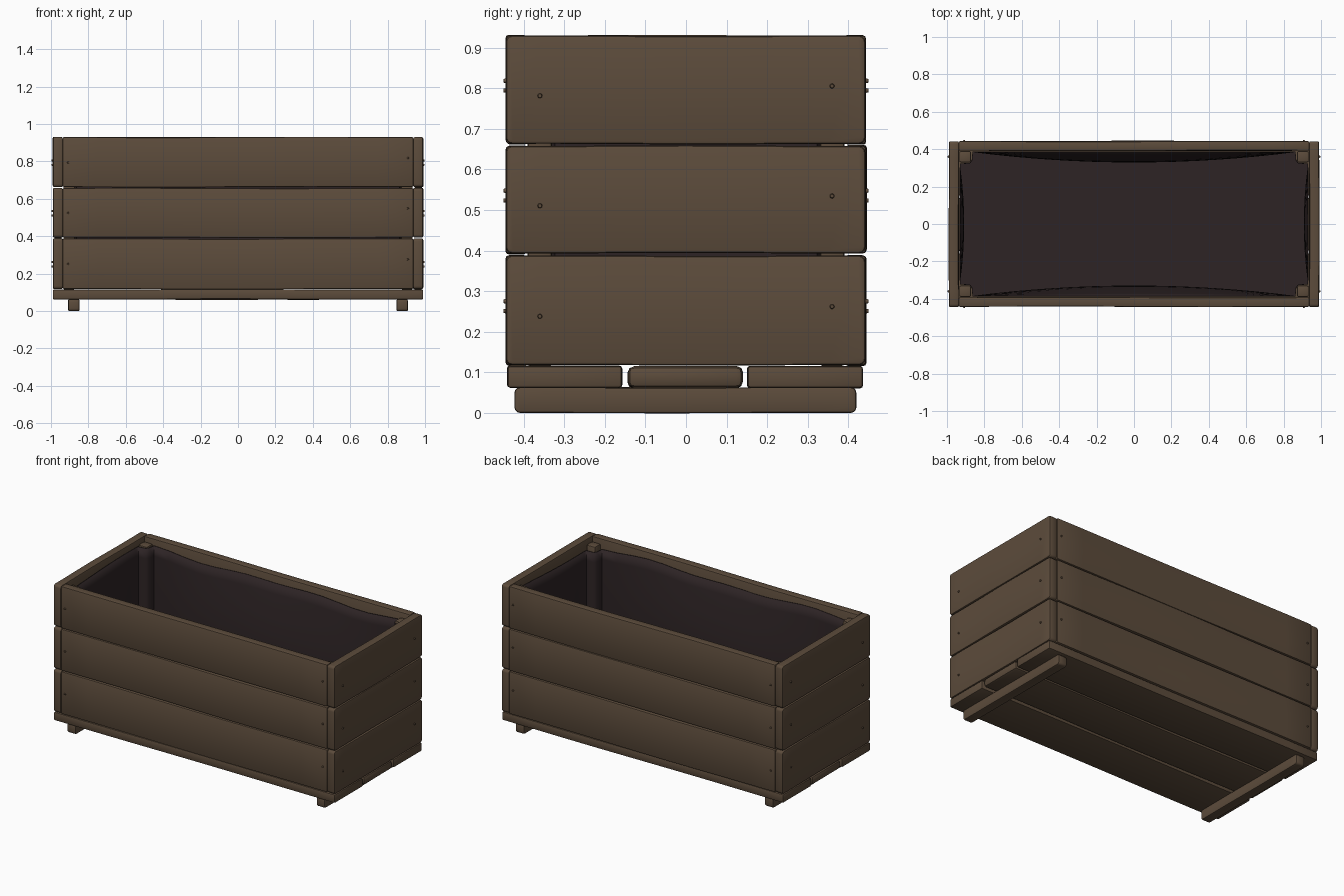
import bpy, bmesh, math, random
from mathutils import Vector, Matrix

if "Cube" in bpy.data.objects:
    bpy.data.objects.remove(bpy.data.objects["Cube"])

random.seed(4)

def material(name, rgb):
    m = bpy.data.materials.new(name)
    m.diffuse_color = (*rgb, 1)
    m.use_nodes = True
    m.node_tree.nodes["Principled BSDF"].inputs["Base Color"].default_value = m.diffuse_color
    return m

WOOD = material("weathered brown wood", (0.107, 0.071, 0.044))
LINER = material("dark liner fabric", (0.026, 0.017, 0.018))

def finish(bm, name, mat, angle=40):
    bmesh.ops.recalc_face_normals(bm, faces=bm.faces)
    me = bpy.data.meshes.new(name)
    bm.to_mesh(me)
    bm.free()
    me.materials.append(mat)
    ob = bpy.data.objects.new(name, me)
    bpy.context.collection.objects.link(ob)
    bpy.context.view_layer.objects.active = ob
    ob.select_set(True)
    bpy.ops.object.shade_smooth_by_angle(angle=math.radians(angle))
    ob.select_set(False)
    return ob

def board(name, lo, hi, bevel=0.008, warp=0.002, corner=0.0, corner_axis=0):
    """Worn plank between two corners: rounded edges and a slight warp along its length."""
    lo, hi = Vector(lo), Vector(hi)
    size, mid = hi - lo, (hi + lo) / 2
    bm = bmesh.new()
    bmesh.ops.create_cube(bm, size=1)
    for v in bm.verts:
        v.co = Vector(v.co[i] * size[i] for i in range(3)) + mid
    if corner:   # rounded plank corners
        es = [e for e in bm.edges
              if abs((e.verts[0].co - e.verts[1].co)[corner_axis]) > 1e-4]
        bmesh.ops.bevel(bm, geom=es, offset=corner, segments=3, profile=0.5, affect='EDGES')
    es = [e for e in bm.edges if e.calc_face_angle(0) > math.radians(50)]
    bmesh.ops.bevel(bm, geom=es, offset=bevel, segments=2, profile=0.5,
                    affect='EDGES', clamp_overlap=True)
    axis = max(range(3), key=lambda i: size[i])
    normal = [0, 0, 0]
    normal[axis] = 1
    for k in range(1, 10):
        p = mid.copy()
        p[axis] = lo[axis] + size[axis] * k / 10
        bmesh.ops.bisect_plane(bm, geom=bm.verts[:] + bm.edges[:] + bm.faces[:],
                               plane_co=p, plane_no=normal)
    ph = [random.uniform(0, 6.28) for _ in range(3)]
    for v in bm.verts:
        t = (v.co[axis] - lo[axis]) / size[axis]
        for i in range(3):
            if i != axis:
                v.co[i] += warp * math.sin(t * 5 + ph[i]) * math.sin(math.pi * t)
    return finish(bm, name, WOOD)

def screw(name, pos, axis):
    """Small domed screw head poking out of a plank."""
    bm = bmesh.new()
    rot = Vector((0, 0, 1)).rotation_difference(Vector(axis)).to_matrix().to_4x4()
    bmesh.ops.create_cone(bm, cap_ends=True, segments=10, radius1=0.007, radius2=0.0045,
                          depth=0.012, matrix=Matrix.Translation(pos) @ rot)
    finish(bm, name, WOOD)

# wall planks in three layers, with screws
layers = [(0.118, 0.388), (0.393, 0.658), (0.663, 0.93)]
for n, (z0, z1) in enumerate(layers, 1):
    zm = (z0 + z1) / 2
    for side, s in (("front", -1), ("back", 1)):
        ys = sorted((s * 0.392, s * 0.443))
        board(f"{side}_plank_{n}", (-0.937, ys[0], z0), (0.937, ys[1], z1), 0.007, 0.0025)
        for sx in (-1, 1):
            screw(f"{side}_screw_{n}", (sx * 0.908, s * 0.444, zm + 0.01 + 0.012 * sx), (0, s, 0))
    for side, s in (("left", -1), ("right", 1)):
        xs = sorted((s * 0.937, s * 0.99))
        board(f"{side}_plank_{n}", (xs[0], -0.444, z0), (xs[1], 0.442, z1), 0.008, 0.0015, 0.016, 0)
        for sy in (-1, 1):
            screw(f"{side}_screw_{n}", (s * 0.991, sy * 0.36, zm - 0.003 + 0.012 * sy), (s, 0, 0))

# floor planks
for n, (y0, y1) in enumerate(((-0.44, -0.158), (-0.143, 0.14), (0.152, 0.436)), 1):
    board(f"floor_plank_{n}", (-0.99, y0, 0.062), (0.99, y1, 0.115),
          0.016 if n == 2 else 0.007, 0.002)

# foot rails, chamfered ends, and corner posts
for side, s in (("left", -1), ("right", 1)):
    xs = sorted((s * 0.848, s * 0.907))
    board(f"{side}_foot_rail", (xs[0], -0.423, 0), (xs[1], 0.42, 0.063), 0.006, 0.001, 0.014, 0)
    for t in (-1, 1):
        px, py = sorted((s * 0.872, s * 0.934)), sorted((t * 0.33, t * 0.39))
        board(f"{side}_corner_post", (px[0], py[0], 0.115), (px[1], py[1], 0.9), 0.008, 0.0)

# fabric liner: outline wraps inside the corner posts, long walls sag inwards
half = [(-0.862 + 1.724 * i / 16, -0.386) for i in range(17)]
half += [(0.866, -0.34), (0.88, -0.325), (0.928, -0.322)]
half += [(0.93, -0.3 + 0.6 * i / 8) for i in range(9)]
half += [(0.928, 0.322), (0.88, 0.325), (0.866, 0.34)]
outline = half + [(-x, -y) for x, y in half]
bm = bmesh.new()
rows, N = 12, len(outline)
rings = []
for r in range(rows + 1):
    t = r / rows
    ring = []
    for x, y in outline:
        top = 0.88 + 0.008 * math.sin(6 * x + 3 * y) + 0.006 * math.sin(11 * x - 5 * y)
        sag = math.sin(math.pi * min(1, t * 0.85 + 0.15)) if t < 1 else 0
        px, py = x, y
        if abs(y) > 0.37:
            py -= math.copysign(0.055 * (1 - (x / 0.862) ** 2) * sag, y)
        elif abs(x) > 0.929:
            px -= math.copysign(0.02 * (1 - (y / 0.3) ** 2) * sag, x)
        ring.append(bm.verts.new((px, py, 0.122 + (top - 0.122) * t)))
    rings.append(ring)
for a, b in zip(rings, rings[1:]):
    for i in range(N):
        j = (i + 1) % N
        bm.faces.new((a[i], a[j], b[j], b[i]))
bm.faces.new(rings[0])
liner = finish(bm, "fabric_liner", LINER, 60)
mod = liner.modifiers.new("thickness", 'SOLIDIFY')
mod.thickness = 0.004
mod.offset = 0
